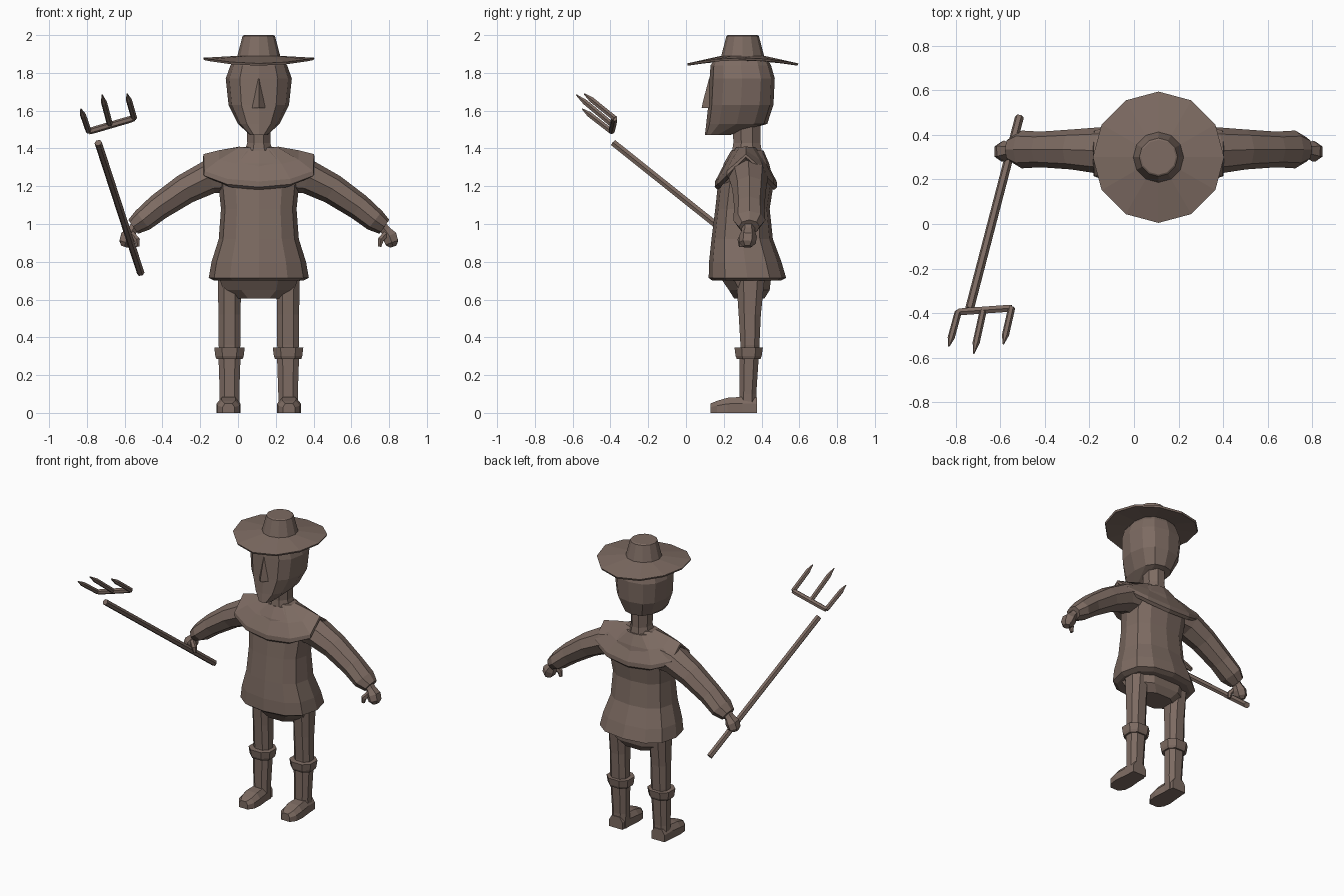
import bpy, bmesh, math
from mathutils import Vector

cube = bpy.data.objects.get("Cube")
if cube:
    bpy.data.objects.remove(cube, do_unlink=True)

CX, CY = 0.11, 0.30      # figure's own axis

brown = bpy.data.materials.new("dull_brown")
brown.use_nodes = True
COLOUR = (0.205, 0.147, 0.122, 1)
brown.diffuse_color = COLOUR
bsdf = next(n for n in brown.node_tree.nodes if n.type == 'BSDF_PRINCIPLED')
bsdf.inputs["Base Color"].default_value = COLOUR
bsdf.inputs["Roughness"].default_value = 0.9


def loft(name, rings):
    """Skin a list of equal-sized rings and cap both ends."""
    bm = bmesh.new()
    rows = [[bm.verts.new(p) for p in ring] for ring in rings]
    n = len(rows[0])
    for a, b in zip(rows, rows[1:]):
        for i in range(n):
            j = (i + 1) % n
            bm.faces.new((a[i], a[j], b[j], b[i]))
    bm.faces.new(rows[0])
    bm.faces.new(rows[-1])
    bmesh.ops.recalc_face_normals(bm, faces=bm.faces)
    me = bpy.data.meshes.new(name)
    bm.to_mesh(me)
    bm.free()
    me.materials.append(brown)
    ob = bpy.data.objects.new(name, me)
    bpy.context.collection.objects.link(ob)
    return ob


def oval(z, rx, front, back, x=CX, n=12, power=0.8, turn=0.0):
    """Horizontal squarish oval between two depths."""
    cy, ry = (front + back) / 2, (back - front) / 2
    pts = []
    for i in range(n):
        t = 2 * math.pi * (i + turn) / n
        c, s = math.cos(t), math.sin(t)
        pts.append((x + rx * math.copysign(abs(c) ** power, c),
                    cy + ry * math.copysign(abs(s) ** power, s), z))
    return pts


def tube(name, path, radii, ref, n=6):
    """Sweep an oval along a path; radii are (along ref, across ref)."""
    path = [Vector(p) for p in path]
    rings = []
    for k, p in enumerate(path):
        d = (path[min(k + 1, len(path) - 1)] - path[max(k - 1, 0)]).normalized()
        r = Vector(ref)
        a = (r - d * r.dot(d)).normalized()
        b = d.cross(a)
        ra, rb = radii[k]
        angles = [2 * math.pi * i / n for i in range(n)]
        rings.append([p + a * ra * math.cos(t) + b * rb * math.sin(t) for t in angles])
    return loft(name, rings)


def stack(name, rows, **kw):
    return loft(name, [oval(*row, **kw) for row in rows])


# Hat: saddle-shaped brim and tapered crown
def brim_ring(r, base, droop):
    ring = []
    for i in range(12):
        t = math.pi * i / 6
        ring.append((CX + r * math.cos(t), CY + r * math.sin(t),
                     base - droop * math.sin(t) ** 2))
    return ring


loft("hat_brim", [brim_ring(0.12, 1.865, 0.0), brim_ring(0.29, 1.868, 0.03),
                  brim_ring(0.295, 1.88, 0.03), brim_ring(0.115, 1.89, 0.0)])
loft("hat_crown", [brim_ring(0.116, 1.88, 0), brim_ring(0.086, 1.995, 0),
                   brim_ring(0.078, 2.0, 0)])

# Head, nose and neck
stack("head", [(1.47, 0.045, 0.10, 0.23), (1.53, 0.11, 0.107, 0.43),
               (1.63, 0.16, 0.118, 0.463), (1.77, 0.175, 0.125, 0.47),
               (1.84, 0.15, 0.13, 0.45), (1.88, 0.12, 0.16, 0.43)])
loft("nose", [[(CX - w, 0.14, z), (CX, tip, z), (CX + w, 0.14, z)]
              for z, w, tip in ((1.615, 0.048, 0.083), (1.65, 0.04, 0.09),
                                (1.77, 0.012, 0.122))])
stack("neck", [(1.37, 0.085, 0.235, 0.41), (1.43, 0.066, 0.245, 0.40),
               (1.56, 0.07, 0.24, 0.40)], n=8, power=1, turn=0.5)

# Tunic with flared skirt
stack("tunic", [(0.70, 0.235, 0.14, 0.50), (0.715, 0.265, 0.12, 0.53),
                (0.80, 0.25, 0.122, 0.505), (0.92, 0.212, 0.135, 0.46),
                (1.08, 0.20, 0.155, 0.443), (1.22, 0.215, 0.17, 0.465),
                (1.32, 0.20, 0.20, 0.44), (1.39, 0.09, 0.24, 0.41)])


# Shoulder cape: rim lifts over the arms and dips front and back
def cape_ring(scale, z_side, z_mid, thick=0.0):
    ring = []
    for i in range(12):
        t = math.pi * i / 6
        c, s = math.cos(t), math.sin(t)
        x = 0.295 * scale * math.copysign(min(1, abs(c) * 1.14), c)
        y = 0.165 * scale * math.copysign(abs(s) ** 0.7, s)
        z = z_side + (z_mid - z_side) * abs(s) ** 0.7
        ring.append((CX + x, 0.317 + y, z - thick))
    return ring


loft("shoulder_cape", [cape_ring(0.9, 1.36, 1.20, 0.02), cape_ring(1.0, 1.365, 1.205, 0.01),
                       cape_ring(0.99, 1.37, 1.225), cape_ring(0.72, 1.39, 1.31),
                       cape_ring(0.34, 1.41, 1.405)])

# Pelvis under the tunic
stack("pelvis", [(0.605, 0.12, 0.25, 0.42), (0.65, 0.20, 0.22, 0.45),
                 (0.72, 0.225, 0.17, 0.46)], n=8, turn=0.5)

for side, s in (("left", 1), ("right", -1)):
    def at(u, y, z):
        return (CX + s * u, y, z)

    # Sleeve
    tube(side + "_sleeve",
         [at(0.12, 0.33, 1.27), at(0.26, 0.33, 1.25), at(0.39, 0.335, 1.185),
          at(0.53, 0.335, 1.09), at(0.615, 0.335, 1.02), at(0.665, 0.335, 0.985)],
         [(0.10, 0.10), (0.105, 0.09), (0.09, 0.08),
          (0.08, 0.07), (0.085, 0.062), (0.055, 0.045)], (0, 1, 0), n=8)
    # Fist and thumb
    tube(side + "_hand",
         [at(0.64, 0.33, 1.005), at(0.672, 0.33, 0.965), at(0.692, 0.328, 0.935),
          at(0.705, 0.325, 0.90), at(0.712, 0.325, 0.88)],
         [(0.035, 0.03), (0.035, 0.03), (0.047, 0.045), (0.045, 0.04), (0.025, 0.02)],
         (0, 1, 0))
    tube(side + "_thumb",
         [at(0.675, 0.31, 0.95), at(0.645, 0.29, 0.915), at(0.64, 0.29, 0.88)],
         [(0.018, 0.018), (0.018, 0.018), (0.01, 0.01)], (0, 1, 0))

    # Trouser leg, boot cuff and boot
    lx = CX + s * 0.155
    stack(side + "_leg", [(0.31, 0.055, 0.285, 0.39), (0.36, 0.062, 0.285, 0.392),
                          (0.52, 0.062, 0.275, 0.40), (0.70, 0.066, 0.262, 0.42)],
          x=lx, n=8, turn=0.5)
    stack(side + "_boot_cuff", [(0.285, 0.074, 0.265, 0.398), (0.30, 0.08, 0.258, 0.405),
                                (0.345, 0.086, 0.252, 0.412), (0.347, 0.06, 0.285, 0.39)],
          x=lx, n=8, turn=0.5)
    stack(side + "_boot_shaft", [(0.0, 0.055, 0.28, 0.377), (0.10, 0.055, 0.28, 0.375),
                                 (0.29, 0.062, 0.28, 0.388)], x=lx, n=8, turn=0.5)
    fx = CX + s * 0.16
    loft(side + "_foot",
         [[(fx - w, y, 0), (fx + w, y, 0), (fx + w, y, h * 0.6),
           (fx + w * 0.6, y, h), (fx - w * 0.6, y, h), (fx - w, y, h * 0.6)]
          for y, w, h in ((0.13, 0.032, 0.05), (0.165, 0.058, 0.064),
                          (0.22, 0.064, 0.08), (0.30, 0.056, 0.085), (0.377, 0.05, 0.08))])

# Pitchfork: shaft, bent crossbar and three pointed tines
tube("fork_shaft", [(-0.515, 0.48, 0.74), (-0.74, -0.385, 1.43)],
     [(0.02, 0.02)] * 2, (1, 0, 0))
bar_l, bar_r = Vector((-0.79, -0.395, 1.49)), Vector((-0.55, -0.378, 1.56))
tube("fork_crossbar", [bar_l, bar_l.lerp(bar_r, 0.12), bar_l.lerp(bar_r, 0.88), bar_r],
     [(0.016, 0.016), (0.018, 0.018), (0.018, 0.018), (0.016, 0.016)], (0, 0, 1))
tips = {"right": (0.0, (-0.832, -0.55, 1.61)), "middle": (0.47, (-0.72, -0.582, 1.685)),
        "left": (1.0, (-0.587, -0.54, 1.69))}
for label, (f, tip) in tips.items():
    root, tip = bar_l.lerp(bar_r, f), Vector(tip)
    tube(label + "_tine", [root, root.lerp(tip, 0.75), tip],
         [(0.016, 0.016), (0.016, 0.016), (0.003, 0.003)], (1, 0, 0))
